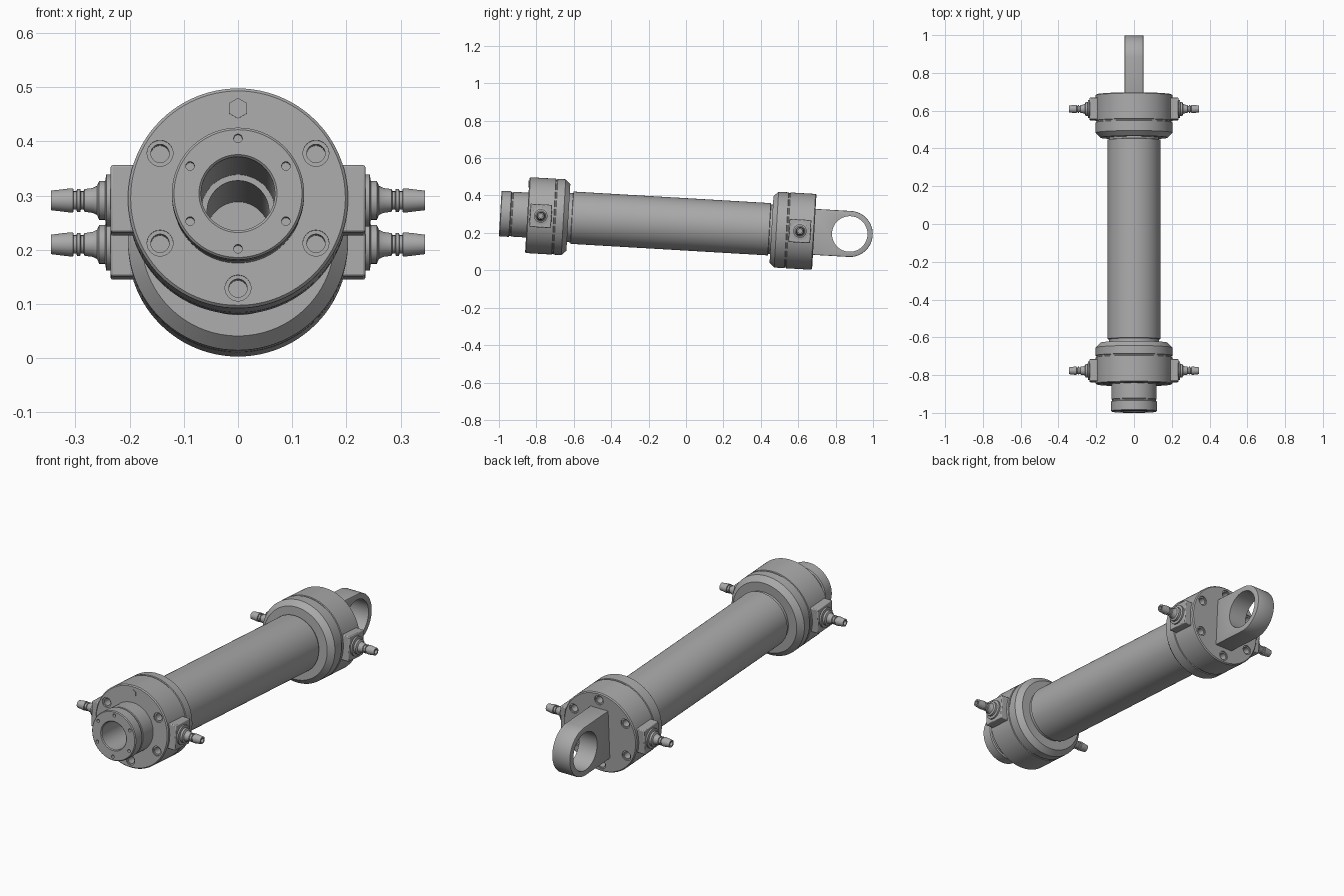
import bpy, bmesh, math
from mathutils import Matrix, Vector

if "Cube" in bpy.data.objects:
    bpy.data.objects.remove(bpy.data.objects["Cube"])

steel = bpy.data.materials.new("grey steel")
steel.use_nodes = True
GREY = (0.4, 0.4, 0.4, 1)
steel.diffuse_color = GREY
steel.node_tree.nodes["Principled BSDF"].inputs["Base Color"].default_value = GREY

# The whole cylinder lies along a slightly sloping axis
TILT = Matrix.Translation((0, 0, 0.2455)) @ Matrix.Rotation(math.radians(-3.35), 4, 'X')


def finish(name, bm, cutter=None, bevel=0):
    bmesh.ops.recalc_face_normals(bm, faces=bm.faces)
    me = bpy.data.meshes.new(name)
    bm.to_mesh(me)
    bm.free()
    ob = bpy.data.objects.new(name, me)
    bpy.context.collection.objects.link(ob)
    me.materials.append(steel)
    ob.matrix_world = TILT
    if bevel:
        mod = ob.modifiers.new("Bevel", 'BEVEL')
        mod.width, mod.segments, mod.limit_method = bevel, 2, 'ANGLE'
    if cutter:
        bmesh.ops.recalc_face_normals(cutter, faces=cutter.faces)
        cme = bpy.data.meshes.new("hole_cutter")
        cutter.to_mesh(cme)
        cutter.free()
        cob = bpy.data.objects.new("hole_cutter", cme)
        bpy.context.collection.objects.link(cob)
        cob.matrix_world = TILT
        cob.hide_render = True
        mod = ob.modifiers.new("Holes", 'BOOLEAN')
        mod.object, mod.solver = cob, 'EXACT'
        bpy.context.view_layer.update()
        deps = bpy.context.evaluated_depsgraph_get()
        cut = bpy.data.meshes.new_from_object(ob.evaluated_get(deps))
        ob.modifiers.clear()
        ob.data = cut
        bpy.data.objects.remove(cob)
    bpy.ops.object.select_all(action='DESELECT')
    ob.select_set(True)
    bpy.context.view_layer.objects.active = ob
    bpy.ops.object.shade_smooth_by_angle(angle=math.radians(30))
    return ob


def lathe(bm, profile, matrix=Matrix(), n=72, closed=False):
    """Turn (distance along y, radius) points around the y axis."""
    rings = []
    for y, r in profile:
        angles = [2 * math.pi * i / n for i in range(n)]
        rings.append([bm.verts.new(matrix @ Vector((r * math.sin(a), y, r * math.cos(a))))
                      for a in angles])
    pairs = list(zip(rings, rings[1:]))
    if closed:
        pairs.append((rings[-1], rings[0]))
    else:
        bm.faces.new(rings[0])
        bm.faces.new(rings[-1])
    for a, b in pairs:
        for i in range(n):
            j = (i + 1) % n
            bm.faces.new((a[i], a[j], b[j], b[i]))


def bolt_circle(bm, profile, radius, indices, n=24):
    for k in indices:
        a = k * math.pi / 3
        lathe(bm, profile, Matrix.Translation((radius * math.sin(a), 0, radius * math.cos(a))), n)


def box(bm, centre, size):
    bmesh.ops.create_cube(bm, size=1, matrix=Matrix.Translation(centre) @ Matrix.Diagonal((*size, 1)))


# Barrel
bm = bmesh.new()
lathe(bm, [(-0.64, 0.132), (-0.612, 0.132), (-0.61, 0.14), (0.446, 0.14), (0.448, 0.132),
           (0.47, 0.132), (0.47, 0.125), (-0.64, 0.125)], closed=True, n=96)
finish("barrel", bm)

# Hollow rod with threaded-hole circle in its end face
bm, holes = bmesh.new(), bmesh.new()
lathe(bm, [(-0.995, 0.072), (-0.995, 0.118), (-0.991, 0.122), (-0.942, 0.122), (-0.938, 0.116),
           (-0.932, 0.116), (-0.93, 0.12), (-0.62, 0.12), (0.25, 0.11), (0.25, 0.057),
           (-0.43, 0.057), (-0.43, 0.068), (-0.991, 0.068)], closed=True, n=96)
bolt_circle(holes, [(-1.01, 0.008), (-0.965, 0.008)], 0.102, range(6), 16)
finish("rod", bm, holes)
bm = bmesh.new()
lathe(bm, [(0.24, 0.11), (0.27, 0.11)])
finish("piston", bm)

# Front gland: five counterbored holes and one hexagonal plug
bm, holes = bmesh.new(), bmesh.new()
lathe(bm, [(-0.85, 0.118), (-0.85, 0.198), (-0.845, 0.203), (-0.708, 0.203), (-0.706, 0.199),
           (-0.7, 0.199), (-0.698, 0.203), (-0.656, 0.203), (-0.63, 0.178), (-0.63, 0.118)],
      closed=True, n=96)
counterbore = [(-0.87, 0.024), (-0.844, 0.024), (-0.844, 0.017), (-0.8, 0.017)]
bolt_circle(holes, counterbore, 0.166, range(1, 6))
finish("front_gland", bm, holes)
bm = bmesh.new()
lathe(bm, [(-0.853, 0.019), (-0.84, 0.019)], Matrix.Translation((0, 0, 0.166)), 6)
finish("gland_plug", bm)

# Rear cap with six counterbored holes
bm, holes = bmesh.new(), bmesh.new()
lathe(bm, [(0.458, 0.178), (0.484, 0.203), (0.538, 0.203), (0.54, 0.199), (0.546, 0.199),
           (0.548, 0.203), (0.682, 0.203), (0.687, 0.198)], n=96)
rear_bore = [(0.71, 0.024), (0.681, 0.024), (0.681, 0.017), (0.64, 0.017)]
bolt_circle(holes, rear_bore, 0.166, range(6))
finish("rear_cap", bm, holes)

# Mounting eye: a rounded tang with a cross hole
EYE_Y, EYE_R, EYE_HALF = 0.877, 0.123, 0.05
outline = [(0.68, -EYE_R)]
for i in range(49):
    a = -math.pi / 2 + math.pi * i / 48
    outline.append((EYE_Y + EYE_R * math.cos(a), EYE_R * math.sin(a)))
outline.append((0.68, EYE_R))
bm, holes = bmesh.new(), bmesh.new()
face = bm.faces.new([bm.verts.new((-EYE_HALF, y, z)) for y, z in outline])
ext = bmesh.ops.extrude_face_region(bm, geom=[face])
bmesh.ops.translate(bm, vec=(2 * EYE_HALF, 0, 0),
                    verts=[g for g in ext["geom"] if isinstance(g, bmesh.types.BMVert)])
lathe(holes, [(-0.1, 0.095), (0.1, 0.095)],
      Matrix.Translation((0, EYE_Y, 0)) @ Matrix.Rotation(math.pi / 2, 4, 'Z'))
finish("mounting_eye", bm, holes, bevel=0.004)

# Port blocks and hose barbs, two on each end
barb = [(0.23, 0.048), (0.243, 0.048), (0.245, 0.036), (0.256, 0.036), (0.26, 0.027),
        (0.268, 0.023), (0.283, 0.021), (0.285, 0.017), (0.29, 0.017), (0.291, 0.021),
        (0.297, 0.021), (0.298, 0.017), (0.303, 0.017), (0.304, 0.022), (0.312, 0.022),
        (0.345, 0.018), (0.345, 0.011), (0.25, 0.011)]
for end, y in (("front", -0.778), ("rear", 0.61)):
    for side, s in (("left", 1), ("right", -1)):
        bm = bmesh.new()
        box(bm, (s * 0.193, y, 0), (0.084, 0.116, 0.124))
        finish(f"{end}_{side}_port_block", bm, bevel=0.004)
        bm = bmesh.new()
        lathe(bm, barb, Matrix.Translation((0, y, 0)) @ Matrix.Rotation(-s * math.pi / 2, 4, 'Z'), 32)
        finish(f"{end}_{side}_hose_barb", bm)
